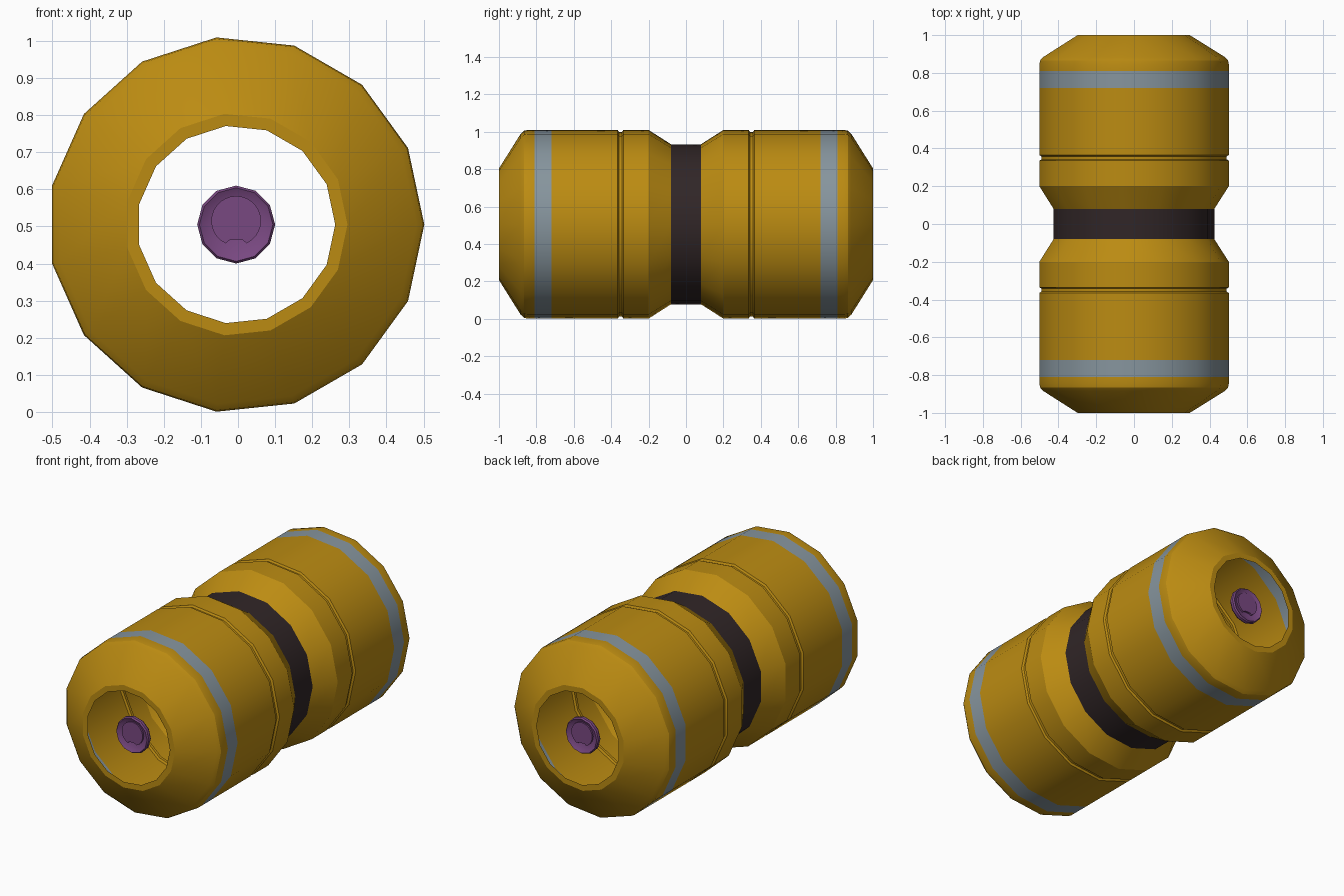
import bpy
import bmesh
import math

CX, CZ = -0.005, 0.505   # axis of the barrel
cube = bpy.data.objects.get("Cube")
if cube:
    bpy.data.objects.remove(cube, do_unlink=True)


def material(name, colour):
    mat = bpy.data.materials.new(name)
    mat.use_nodes = True
    mat.diffuse_color = (*colour, 1)
    mat.node_tree.nodes["Principled BSDF"].inputs["Base Color"].default_value = (*colour, 1)
    return mat


yellow = material("mustard yellow", (0.5, 0.26, 0.006))
grey = material("blue grey", (0.24, 0.30, 0.34))
black = material("brown black", (0.030, 0.019, 0.020))
purple = material("purple", (0.19, 0.065, 0.22))


def finish(name, bm, mats):
    mesh = bpy.data.meshes.new(name)
    bm.to_mesh(mesh)
    bm.free()
    obj = bpy.data.objects.new(name, mesh)
    bpy.context.collection.objects.link(obj)
    obj.location = (CX, 0, CZ)
    for mat in mats:
        mesh.materials.append(mat)
    bpy.ops.object.select_all(action="DESELECT")
    obj.select_set(True)
    bpy.context.view_layer.objects.active = obj
    bpy.ops.object.shade_smooth_by_angle(angle=math.radians(30))
    return obj


def lathe(profile, sides, capped=False):
    """Turn (y, radius) points around the y axis."""
    bm = bmesh.new()
    rings = []
    for y, r in profile:
        angles = [math.tau * k / sides for k in range(sides)]
        rings.append([bm.verts.new((r * math.cos(a), y, r * math.sin(a))) for a in angles])
    for low, high in zip(rings, rings[1:]):
        for k in range(sides):
            n = (k + 1) % sides
            bm.faces.new((low[k], high[k], high[n], low[n]))
    if capped:
        bm.faces.new(rings[0])
        bm.faces.new(rings[-1])
        bmesh.ops.recalc_face_normals(bm, faces=bm.faces)
    return bm


# Open barrel shell: waist, grooves, stripes, rounded shoulders and end rims
half = [(0.08, 0.43), (0.20, 0.507), (0.335, 0.507), (0.342, 0.496), (0.358, 0.496),
        (0.365, 0.507), (0.72, 0.507), (0.81, 0.507), (0.845, 0.507), (0.866, 0.503),
        (0.884, 0.486), (1.0, 0.30), (1.0, 0.267)]
profile = [(-y, r) for y, r in reversed(half)] + half
bm = lathe(profile, 15)
for face in bm.faces:
    y = abs(face.calc_center_median().y)
    if y < 0.05:
        face.material_index = 2
    elif 0.72 < y < 0.81:
        face.material_index = 1
finish("barrel_shell", bm, [yellow, grey, black])

# Dished end fittings with a notched button in each
dish = [(0.935, 0.098), (0.945, 0.105), (0.962, 0.105), (0.97, 0.099), (0.955, 0.072)]
for side, label in ((-1, "front"), (1, "back")):
    finish(label + "_dish", lathe([(side * y, r) for y, r in dish], 12, True), [purple])

    # Round outline with a small notch cut in its bottom edge
    outline = []
    for k in range(25):
        a = math.radians(-65 + 310 * k / 24)
        outline.append((0.067 * math.cos(a), 0.010 + 0.067 * math.sin(a)))
    outline += [(-0.018, -0.042), (0.018, -0.042)]
    bm = bmesh.new()
    base = bm.faces.new([bm.verts.new((x, side * 0.95, z)) for x, z in outline])
    grown = bmesh.ops.extrude_face_region(bm, geom=[base])["geom"]
    tops = [v for v in grown if isinstance(v, bmesh.types.BMVert)]
    bmesh.ops.translate(bm, verts=tops, vec=(0, side * 0.016, 0))
    bmesh.ops.recalc_face_normals(bm, faces=bm.faces)
    finish(label + "_button", bm, [purple])
